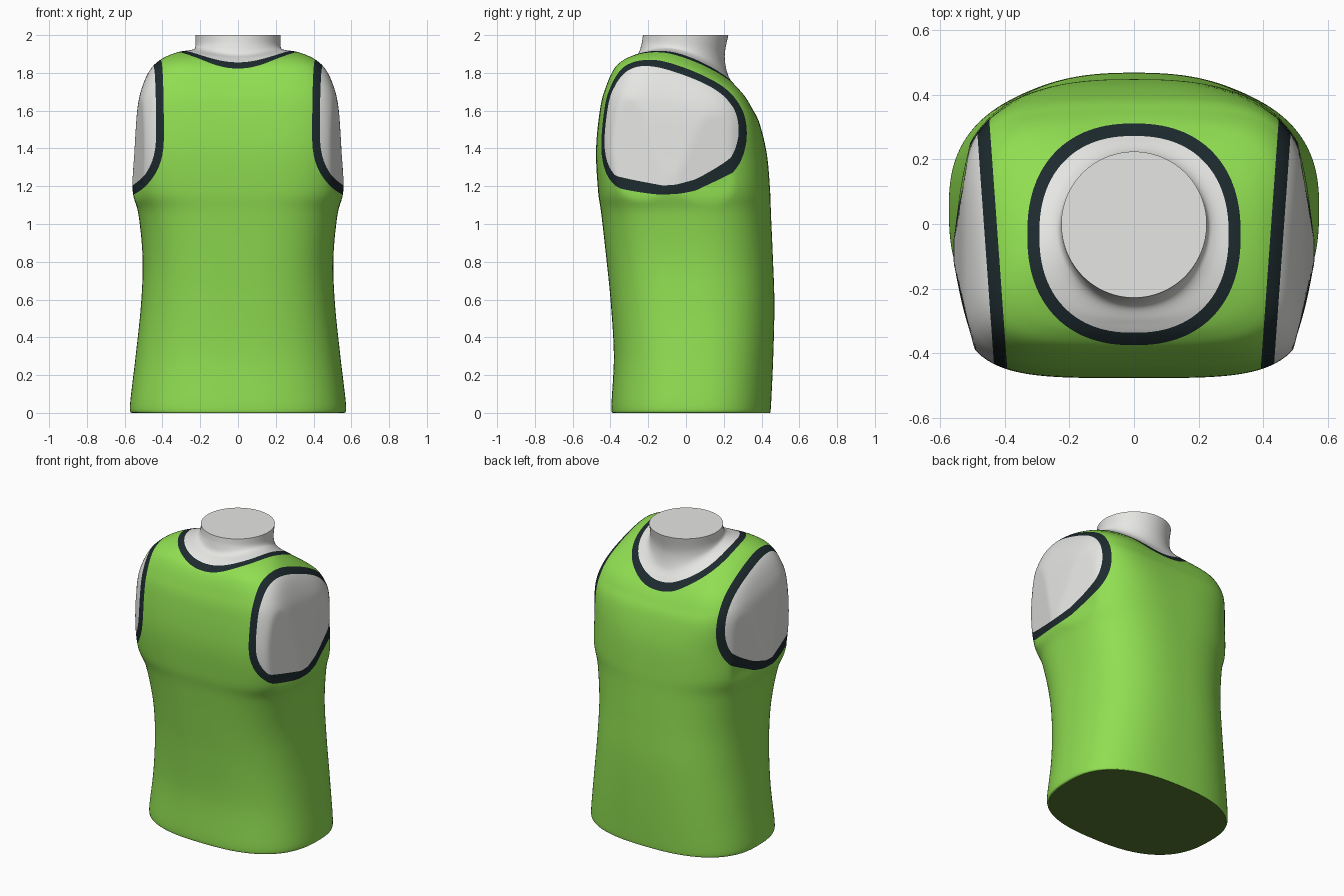
import bpy, bmesh, math

if "Cube" in bpy.data.objects:
    bpy.data.objects.remove(bpy.data.objects["Cube"])

AROUND, STEPS = 144, 7

# Rings: half width, front y, front z, back y, back z, widest y, side lift, front exponent, back exponent
RINGS = [
    (.562, -.390, .00, .445, .00, .05, 0, 2.6, 2.5),
    (.572, -.395, .04, .450, .04, .05, 0, 2.6, 2.5),
    (.542, -.382, .30, .462, .30, .05, 0, 2.6, 2.5),
    (.513, -.398, .58, .468, .58, .04, 0, 2.7, 2.5),
    (.505, -.422, .82, .460, .82, .03, 0, 2.9, 2.5),
    (.527, -.448, 1.05, .450, 1.05, .00, 0, 3.2, 2.6),
    (.558, -.466, 1.18, .445, 1.18, -.04, 0, 3.6, 2.8),
    (.548, -.476, 1.40, .428, 1.37, -.07, 0, 4.2, 3.2),
    (.533, -.453, 1.62, .390, 1.53, -.08, .02, 4.5, 4.0),
    (.508, -.422, 1.73, .350, 1.61, -.08, .035, 4.5, 4.4),
    (.465, -.385, 1.81, .318, 1.66, -.08, .058, 4.1, 4.4),
    (.405, -.345, 1.85, .288, 1.695, -.08, .076, 3.4, 3.8),
    (.325, -.300, 1.875, .260, 1.73, -.06, .085, 2.6, 2.8),
    (.252, -.255, 1.90, .222, 1.79, -.03, .065, 2.1, 2.1),
    (.227, -.236, 1.95, .205, 1.89, -.01, .015, 2.0, 2.0),
    (.225, -.228, 2.00, .224, 2.00, 0, 0, 2.0, 2.0),
]


def spline(i, t):
    """Catmull-Rom blend between ring i and i + 1."""
    p = [RINGS[max(0, min(len(RINGS) - 1, i + k))] for k in (-1, 0, 1, 2)]
    return [b + .5 * t * (c - a + t * (2*a - 5*b + 4*c - d + t * (3*(b - c) + d - a)))
            for a, b, c, d in zip(*p)]


def ring_points(r):
    w, yf, zf, yb, zb, yc, lift, nf, nb = r
    for k in range(AROUND):
        a = 2 * math.pi * (k + .5) / AROUND
        c, s = math.cos(a), math.sin(a)
        n = nf if s < 0 else nb
        rad = (abs(c) ** n + abs(s) ** n) ** (-1 / n)
        x = rad * c * w
        y = yc + rad * s * ((yc - yf) if s < 0 else (yb - yc))
        z = zf + (zb - zf) * (y - yf) / (yb - yf) + lift * abs(c) ** 2
        # Arm stumps slope inwards to the front and the back
        limit = .558 - .17 * max(0, y + .05) - .24 * max(0, -.12 - y)
        fade = min(1, max(0, (z - 1.05) / .15))
        x -= math.copysign(max(0, abs(x) - limit) * fade, x)
        yield x, y, z


# Rule functions for the shirt openings: 0 is the outer edge of the trim
def armhole(p):
    u = max(0, (1.5 - p.z + .2 * max(0, p.y - .05)) / .345)
    d = abs(p.x) - (.392 + .072 * (p.y + .45) + .14 * u ** 3)
    return d / (1 + .45 * min(u, 1) ** 2)


def neckline(p):
    if p.z < 1.5:
        return -1
    e = (abs(p.x / .33) ** 2.3 + abs((p.y + .032) / .343) ** 2.3) ** (1 / 2.3)
    return (1 - e) * .355


TRIM = .04


def cut(bm, f):
    """Cut the surface along the line where f is zero."""
    val = {v: f(v.co) for v in bm.verts}
    new = []
    for e in list(bm.edges):
        v0, v1 = e.verts
        a, b = val[v0], val[v1]
        if a * b < 0:
            new.append(bmesh.utils.edge_split(e, v0, a / (a - b))[1])
    bmesh.ops.connect_verts(bm, verts=new)


# Whole torso surface
bm = bmesh.new()
rows = [ring_points(spline(i, j / STEPS)) for i in range(len(RINGS) - 1) for j in range(STEPS)]
rows.append(ring_points(RINGS[-1]))
rows = [[bm.verts.new(p) for p in row] for row in rows]
for lo, hi in zip(rows, rows[1:]):
    for k in range(AROUND):
        m = (k + 1) % AROUND
        bm.faces.new((lo[k], lo[m], hi[m], hi[k]))
for f in (armhole, neckline):
    for offset in (0, TRIM):
        cut(bm, lambda p: f(p) - offset)
underside = bm.faces.new(rows[0][::-1])
bm.faces.new(rows[-1])
bm.normal_update()

# Sort the faces into shirt, trim, body and underside
for face in bm.faces:
    c = face.calc_center_median()
    d = max(armhole(c), neckline(c))
    face.material_index = 0 if d < 0 else 1 if d < TRIM else 2
underside.material_index = 3

PARTS = [("shirt", "green cloth", (.28, .73, .083)),
         ("shirt_trim", "dark trim", (.012, .023, .027)),
         ("mannequin_body", "light grey", (.79, .79, .77)),
         ("shirt_underside", "dark green", (.09, .19, .03))]
for index, (name, mat_name, rgb) in enumerate(PARTS):
    part = bm.copy()
    bmesh.ops.delete(part, geom=[f for f in part.faces if f.material_index != index], context='FACES')
    for f in part.faces:
        f.material_index = 0
    mesh = bpy.data.meshes.new(name)
    part.to_mesh(mesh)
    part.free()
    mat = bpy.data.materials.new(mat_name)
    mat.diffuse_color = (*rgb, 1)
    mat.use_nodes = True
    mat.node_tree.nodes["Principled BSDF"].inputs["Base Color"].default_value = mat.diffuse_color
    mesh.materials.append(mat)
    obj = bpy.data.objects.new(name, mesh)
    bpy.context.collection.objects.link(obj)
    bpy.ops.object.select_all(action='DESELECT')
    obj.select_set(True)
    bpy.context.view_layer.objects.active = obj
    bpy.ops.object.shade_smooth_by_angle(angle=math.radians(45))
bm.free()
